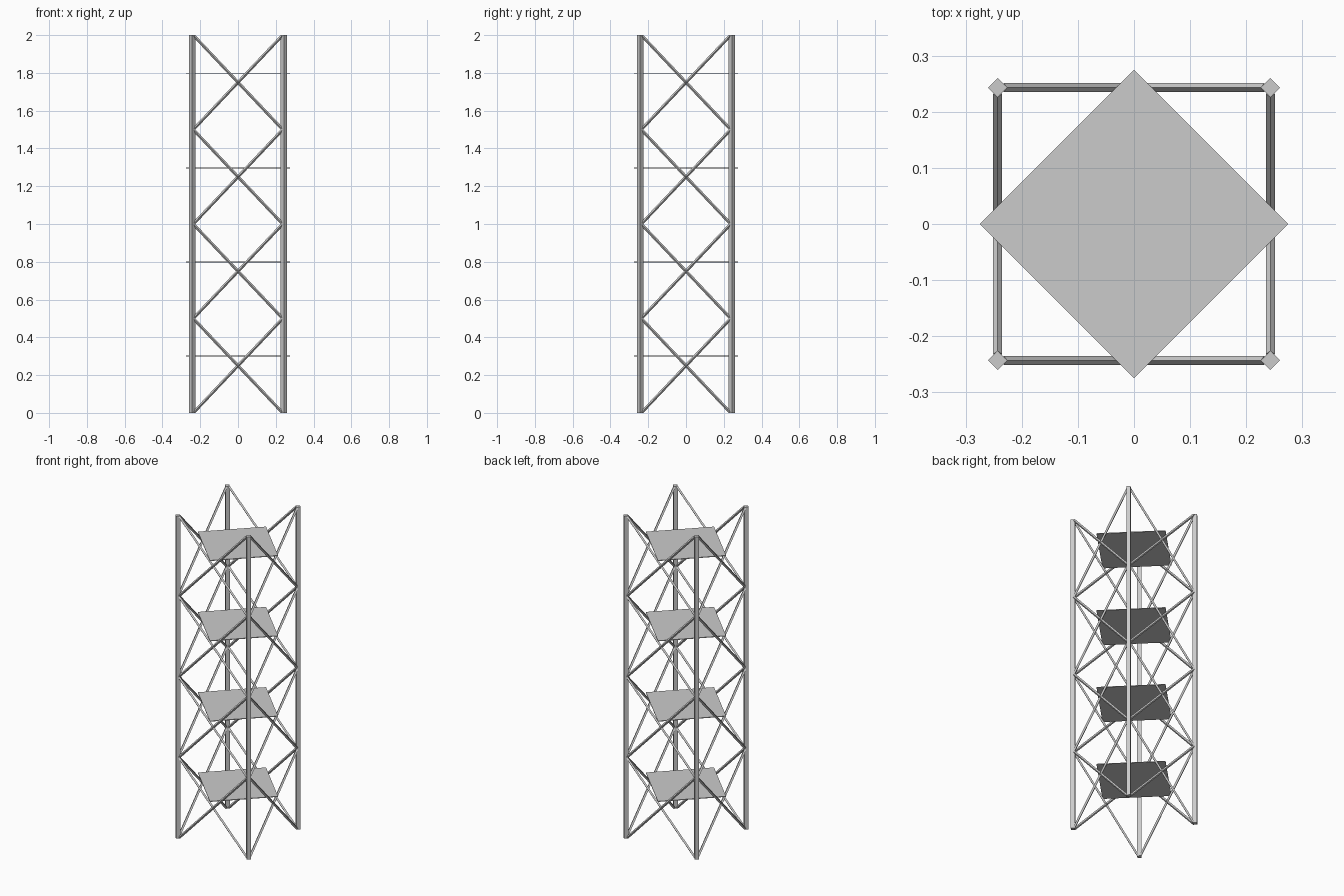
import bpy
from math import pi
from mathutils import Vector, Matrix

if "Cube" in bpy.data.objects:
    bpy.data.objects.remove(bpy.data.objects["Cube"])

POST = 0.243      # post centre offset
REACH = 0.232     # brace end offset along each side
BAYS = 4
BAY_H = 0.5


def rod(name, a, b, radius, sides=4):
    """Flat-faced bar between two points."""
    a, b = Vector(a), Vector(b)
    d = b - a
    bpy.ops.mesh.primitive_cylinder_add(vertices=sides, radius=radius, depth=d.length)
    ob = bpy.context.object
    ob.name = name
    ob.matrix_world = Matrix.Translation((a + b) / 2) @ d.to_track_quat('Z', 'Y').to_matrix().to_4x4()
    return ob


# Corner posts with diamond section
for sx in (-1, 1):
    for sy in (-1, 1):
        bpy.ops.mesh.primitive_cylinder_add(vertices=4, radius=0.017, depth=2,
                                            location=(sx * POST, sy * POST, 1))
        bpy.context.object.name = "corner_post"

# Crossed braces on the four sides, one X per bay
for side in range(4):
    turn = Matrix.Rotation(side * pi / 2, 3, 'Z')
    for bay in range(BAYS):
        z0, z1 = bay * BAY_H + 0.005, (bay + 1) * BAY_H - 0.005
        for s in (-1, 1):
            rod("cross_brace", turn @ Vector((-s * REACH, -POST, z0)),
                turn @ Vector((s * REACH, -POST, z1)), 0.008)

# Thin shelves, turned 45 degrees
for i in range(BAYS):
    bpy.ops.mesh.primitive_cylinder_add(vertices=4, radius=0.275, depth=0.004,
                                        location=(0, 0, 0.301 + i * 0.498))
    bpy.context.object.name = "shelf_plate"
